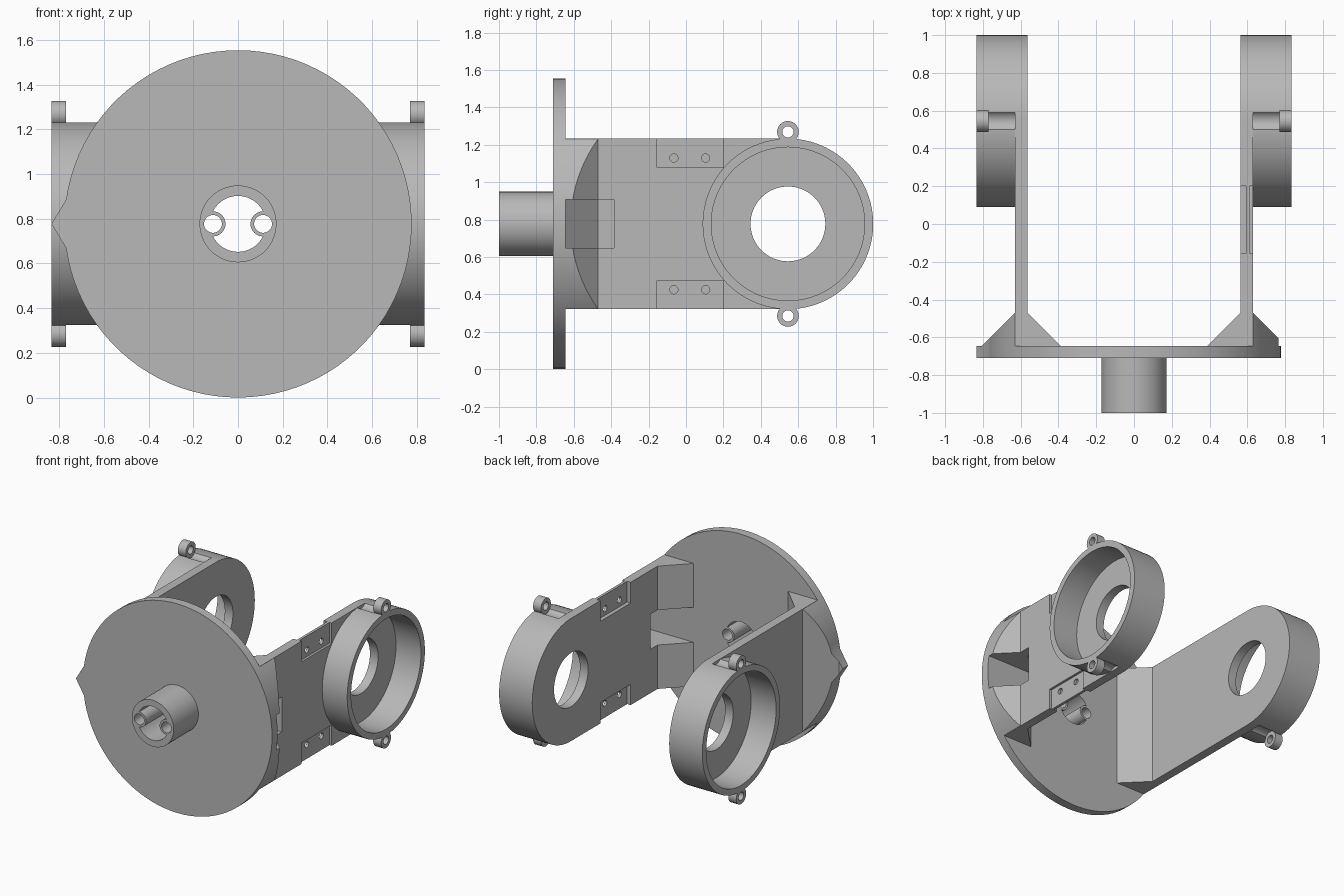
import bpy, bmesh, math

if "Cube" in bpy.data.objects:
    bpy.data.objects.remove(bpy.data.objects["Cube"])

grey = bpy.data.materials.new("plain grey")
grey.use_nodes = True
colour = (0.48, 0.48, 0.48, 1)
grey.diffuse_color = colour
grey.node_tree.nodes["Principled BSDF"].inputs["Base Color"].default_value = colour

MID = 0.777                      # height of the main axis
DISC_R = 0.777
BACK, FRONT = -0.645, -0.71      # faces of the round plate
ARM_IN, ARM_OUT = 0.563, 0.63    # arm thickness
RING_Y, RING_R = 0.545, 0.456    # bearing housing
RIM = 0.835
LUG_Z = 0.492                    # lug offset from the main axis


def arc(cx, cy, r, start=0, end=360, n=64):
    """Points along an arc; a full circle leaves out the repeated end point."""
    count = n if end - start == 360 else n + 1
    angles = [math.radians(start + (end - start) * i / n) for i in range(count)]
    return [(cx + r * math.cos(a), cy + r * math.sin(a)) for a in angles]


def box(a0, a1, b0, b1):
    return [(a0, b0), (a1, b0), (a1, b1), (a0, b1)]


def prism(name, axis, profile, lo, hi):
    """Extrude a flat profile along one axis."""
    place = {"x": lambda p: (lo, *p), "y": lambda p: (p[0], lo, p[1]),
             "z": lambda p: (*p, lo)}[axis]
    bm = bmesh.new()
    face = bm.faces.new([bm.verts.new(place(p)) for p in profile])
    grown = bmesh.ops.extrude_face_region(bm, geom=[face])["geom"]
    shift = [hi - lo if a == axis else 0 for a in "xyz"]
    bmesh.ops.translate(bm, vec=shift,
                        verts=[v for v in grown if isinstance(v, bmesh.types.BMVert)])
    bmesh.ops.recalc_face_normals(bm, faces=bm.faces)
    mesh = bpy.data.meshes.new(name)
    bm.to_mesh(mesh)
    bm.free()
    mesh.materials.append(grey)
    obj = bpy.data.objects.new(name, mesh)
    bpy.context.collection.objects.link(obj)
    return obj


def combine(obj, other, operation="DIFFERENCE"):
    """Apply a boolean and throw the helper away."""
    mod = obj.modifiers.new("combine", "BOOLEAN")
    mod.operation, mod.object, mod.solver = operation, other, "EXACT"
    bpy.context.view_layer.objects.active = obj
    bpy.ops.object.modifier_apply(modifier=mod.name)
    bpy.data.objects.remove(other)


def hole(obj, axis, cx, cy, r, lo, hi, n=32):
    combine(obj, prism("cutter", axis, arc(cx, cy, r, n=n), lo, hi))


# Round plate with a pointer on its right edge
def disc_outline():
    tip_angle = 8
    return arc(0, MID, DISC_R, -180 + tip_angle, 180 - tip_angle, 88) + [(-RIM, MID)]


base = prism("base_plate", "y", disc_outline(), FRONT, BACK)

# Hollow spigot with two cable tubes inside
combine(base, prism("spigot", "y", arc(0, MID, 0.172), -1, -0.68), "UNION")
hole(base, "y", 0, MID, 0.125, -1.1, -0.5, 64)
for x in (-0.112, 0.112):
    combine(base, prism("tube", "y", arc(x, MID, 0.056, n=32), -1, BACK), "UNION")
    hole(base, "y", x, MID, 0.04, -1.1, -0.5)
parts = [base]


def build_side(s, side):
    # Arm with rounded end
    outline = ([(BACK, MID - RING_R)] + arc(RING_Y, MID, RING_R, -90, 90, 48)
               + [(BACK, MID + RING_R)])
    arm = prism(side + "_arm", "x", outline, s * ARM_IN, s * ARM_OUT)

    # Gussets on both faces, trimmed to the plate outline
    reach = 0.175
    wedge = [(s * (ARM_IN - reach), BACK), (s * (ARM_OUT + reach), BACK),
             (s * ARM_OUT, BACK + reach), (s * ARM_IN, BACK + reach)]
    gusset = prism("gusset", "z", wedge, MID - RING_R, MID + RING_R)
    combine(gusset, prism("trim", "y", disc_outline(), -0.8, 0), "INTERSECT")
    combine(arm, gusset, "UNION")
    hole(arm, "x", RING_Y, MID, 0.2, s * 0.5, s * 0.7, 64)

    # Left arm only: slot beside the plate, and screwed lap joints
    if s > 0:
        combine(arm, prism("slot", "x", box(BACK, -0.385, MID - 0.13, MID + 0.13), 0.3, 0.9))
        for k in (-1, 1):
            lap = box(-0.155, 0.2, MID + k * 0.302, MID + k * 0.6)
            combine(arm, prism("recess", "x", lap, 0.5, 0.592))
            combine(arm, prism("recess", "x", lap, 0.612, 0.7))
            for y in (-0.065, 0.105):
                hole(arm, "x", y, MID + k * 0.352, 0.022, 0.5, 0.7, 24)

    # Open bearing housing with grooves behind the lugs
    ring = prism(side + "_housing", "x", arc(RING_Y, MID, RING_R, n=96), s * ARM_OUT, s * RIM)
    hole(ring, "x", RING_Y, MID, 0.41, s * 0.6, s * 0.9, 96)
    parts.extend([arm, ring])
    for k, level in ((1, "upper"), (-1, "lower")):
        z = MID + k * LUG_Z
        hole(ring, "x", RING_Y, z, 0.06, s * ARM_OUT, s * 0.77)
        lug = prism(f"{side}_{level}_lug", "x", arc(RING_Y, z, 0.058, n=32), s * 0.77, s * RIM)
        hole(lug, "x", RING_Y, z, 0.03, s * 0.7, s * 0.9)
        parts.append(lug)


build_side(1, "left")
build_side(-1, "right")

# Smooth the curved walls, keep the edges crisp
bpy.ops.object.select_all(action="DESELECT")
for part in parts:
    part.select_set(True)
bpy.context.view_layer.objects.active = base
bpy.ops.object.shade_smooth_by_angle(angle=math.radians(25))
